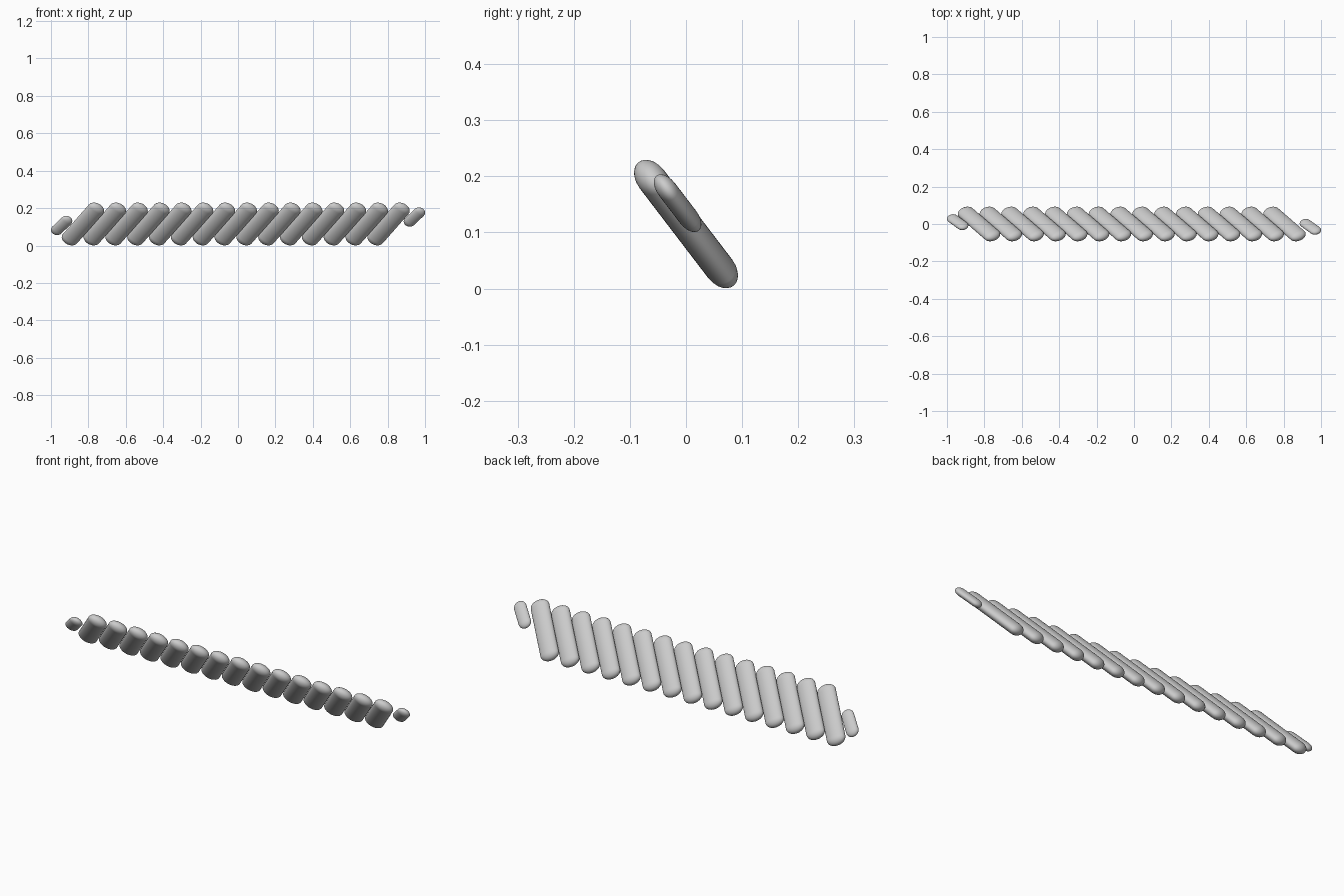
import bpy, bmesh, math
from mathutils import Vector, Matrix

if "Cube" in bpy.data.objects:
    bpy.data.objects.remove(bpy.data.objects["Cube"])

# The strip lies in one leaning plane: U runs up the slope, N is its normal
X = Vector((1, 0, 0))
U = Vector((0, -0.607, 0.795)).normalized()
N = X.cross(U)


def strand(name, centre, half_x, half_u, width, thick, cap):
    """Flattened capsule lying diagonally in the leaning plane."""
    axis = X * half_x + U * half_u
    half = axis.length
    d = axis.normalized()
    p = d.cross(N)
    bm = bmesh.new()
    segs, rings = 28, 7
    # half profile: (radius factor, position along axis)
    prof = [(math.cos(i * math.pi / 2 / rings), half + cap * math.sin(i * math.pi / 2 / rings))
            for i in range(rings)]
    prof = [(r, -t) for r, t in reversed(prof)] + prof
    loops = []
    for r, t in prof:
        loops.append([bm.verts.new(d * t
                                   + p * (r * width * math.cos(2 * math.pi * k / segs))
                                   + N * (r * thick * math.sin(2 * math.pi * k / segs)))
                      for k in range(segs)])
    for a, b in zip(loops, loops[1:]):
        for k in range(segs):
            j = (k + 1) % segs
            bm.faces.new((a[k], a[j], b[j], b[k]))
    for loop, t in ((loops[0], -half - cap), (loops[-1], half + cap)):
        tip = bm.verts.new(d * t)
        for k in range(segs):
            bm.faces.new((loop[k], loop[(k + 1) % segs], tip))
    bmesh.ops.recalc_face_normals(bm, faces=bm.faces)
    for f in bm.faces:
        f.smooth = True
    me = bpy.data.meshes.new(name)
    bm.to_mesh(me)
    bm.free()
    ob = bpy.data.objects.new(name, me)
    ob.location = centre
    bpy.context.collection.objects.link(ob)
    return ob


# Row of fifteen long strands
for i in range(15):
    strand(f"rope_strand_{i + 1}", (-0.829 + i * 0.1167, 0, 0.115),
           0.07, 0.1, 0.0475, 0.027, 0.034)

# Short end pieces
strand("left_end_piece", (-0.943, 0.01, 0.107), 0.026, 0.031, 0.032, 0.018, 0.03)
strand("right_end_piece", (0.943, -0.015, 0.152), 0.026, 0.031, 0.032, 0.018, 0.03)
